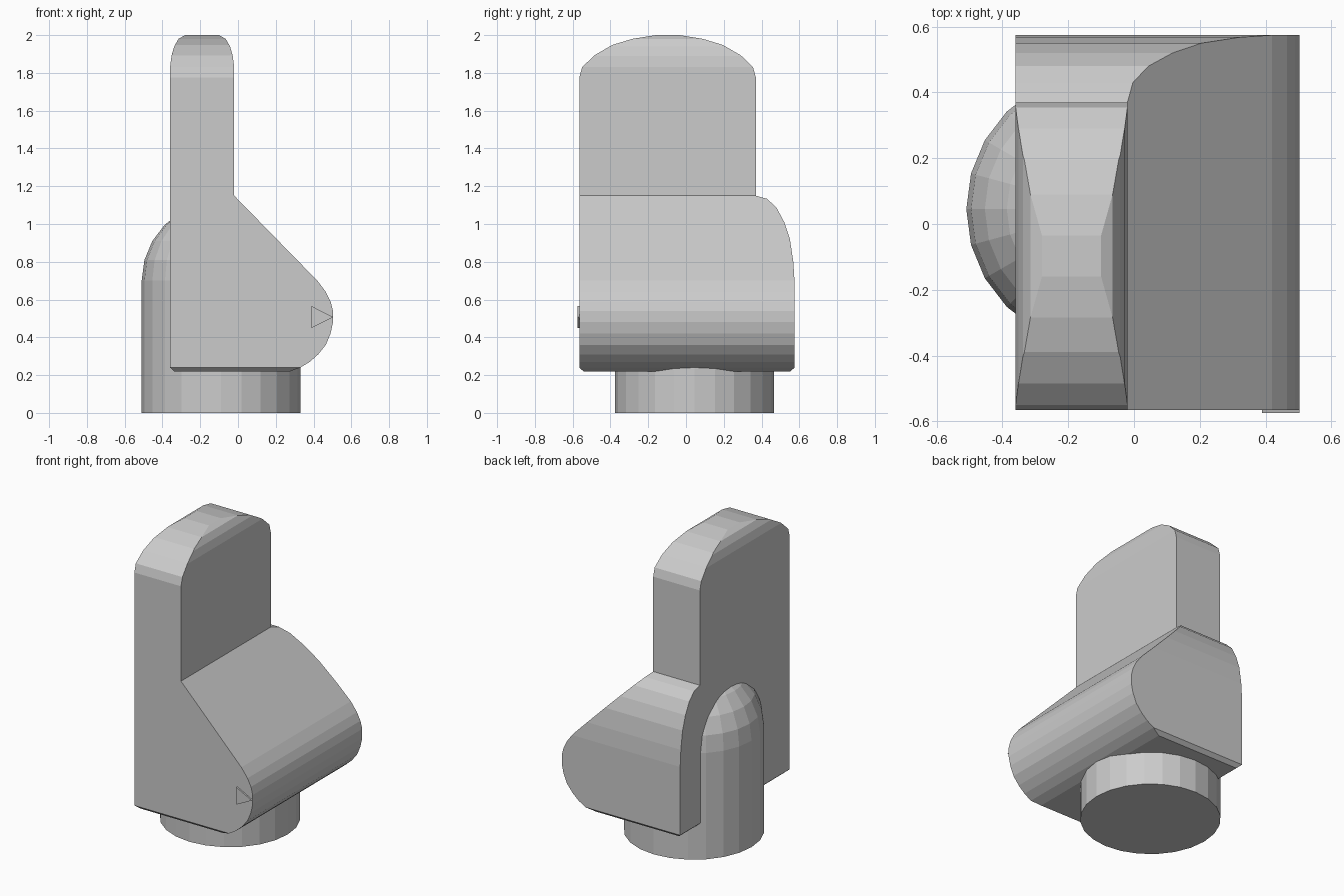
import bpy, bmesh
from mathutils import Vector

if "Cube" in bpy.data.objects:
    bpy.data.objects.remove(bpy.data.objects["Cube"])


def finish(name, bm):
    bmesh.ops.recalc_face_normals(bm, faces=bm.faces)
    mesh = bpy.data.meshes.new(name)
    bm.to_mesh(mesh)
    bm.free()
    obj = bpy.data.objects.new(name, mesh)
    bpy.context.collection.objects.link(obj)
    return obj


def extrude_profile(name, points, place, start, end):
    """Extrude a 2D outline; place(u, v, depth) gives its 3D position."""
    bm = bmesh.new()
    face = bm.faces.new([bm.verts.new(place(u, v, start)) for u, v in points])
    geom = bmesh.ops.extrude_face_region(bm, geom=[face])["geom"]
    move = Vector(place(0, 0, end)) - Vector(place(0, 0, start))
    bmesh.ops.translate(bm, vec=move,
                        verts=[g for g in geom if isinstance(g, bmesh.types.BMVert)])
    return finish(name, bm)


def along_y(u, v, d):
    return (u, d, v)


def along_x(u, v, d):
    return (d, u, v)


# Body: front outline intersected with side outline
front = [(-0.36, 0.24), (-0.335, 0.218), (0.27, 0.218), (0.33, 0.24),
         (0.38, 0.27), (0.425, 0.31), (0.465, 0.36), (0.49, 0.42),
         (0.503, 0.48), (0.503, 0.54), (0.49, 0.59), (0.465, 0.64),
         (0.42, 0.70), (-0.02, 1.15),
         (-0.02, 1.83), (-0.028, 1.89), (-0.042, 1.94), (-0.065, 1.98),
         (-0.10, 2.0), (-0.28, 2.0), (-0.315, 1.98), (-0.338, 1.94),
         (-0.352, 1.89), (-0.36, 1.83)]
side = [(-0.565, 0.24), (-0.52, 0.20), (0.53, 0.20), (0.575, 0.24),
        (0.575, 0.69), (0.568, 0.80), (0.55, 0.92), (0.52, 1.01),
        (0.48, 1.085), (0.43, 1.133), (0.37, 1.15),
        (0.37, 1.775), (0.355, 1.83), (0.29, 1.893), (0.195, 1.948),
        (0.09, 1.98), (-0.097, 2.01), (-0.285, 1.98), (-0.39, 1.948),
        (-0.485, 1.893), (-0.55, 1.83), (-0.565, 1.775)]
body = extrude_profile("body", front, along_y, -0.8, 0.8)
cutter = extrude_profile("side_cutter", side, along_x, -0.8, 0.8)
cutter.hide_render = True
mod = body.modifiers.new("side_shape", 'BOOLEAN')
mod.operation = 'INTERSECT'
mod.solver = 'EXACT'
mod.object = cutter
bpy.context.view_layer.objects.active = body
bpy.ops.object.modifier_apply(modifier=mod.name)
bpy.data.objects.remove(cutter)

# Round foot with a domed pillar showing on the left side
CX, CY, R, SPRING = -0.09, 0.045, 0.42, 0.70
bm = bmesh.new()
bmesh.ops.create_uvsphere(bm, u_segments=24, v_segments=12, radius=R)
bmesh.ops.delete(bm, geom=[v for v in bm.verts if v.co.z < -1e-4], context='VERTS')
rim = [e for e in bm.edges if e.is_boundary]
geom = bmesh.ops.extrude_edge_only(bm, edges=rim)["geom"]
low = [g for g in geom if isinstance(g, bmesh.types.BMVert)]
bmesh.ops.translate(bm, vec=(0, 0, -SPRING), verts=low)
bmesh.ops.holes_fill(bm, edges=[e for e in bm.edges if e.is_boundary], sides=0)
# Keep the half hidden in the body below the sloped face
for v in bm.verts:
    if v.co.x > 1e-3 and v.co.z > -0.1:
        v.co.z = -0.1
bmesh.ops.translate(bm, vec=(CX, CY, SPRING), verts=bm.verts)
finish("domed_foot", bm)

# Raised pointer on the front face
extrude_profile("pointer", [(0.39, 0.45), (0.503, 0.507), (0.39, 0.565)],
                along_y, -0.575, -0.55)
